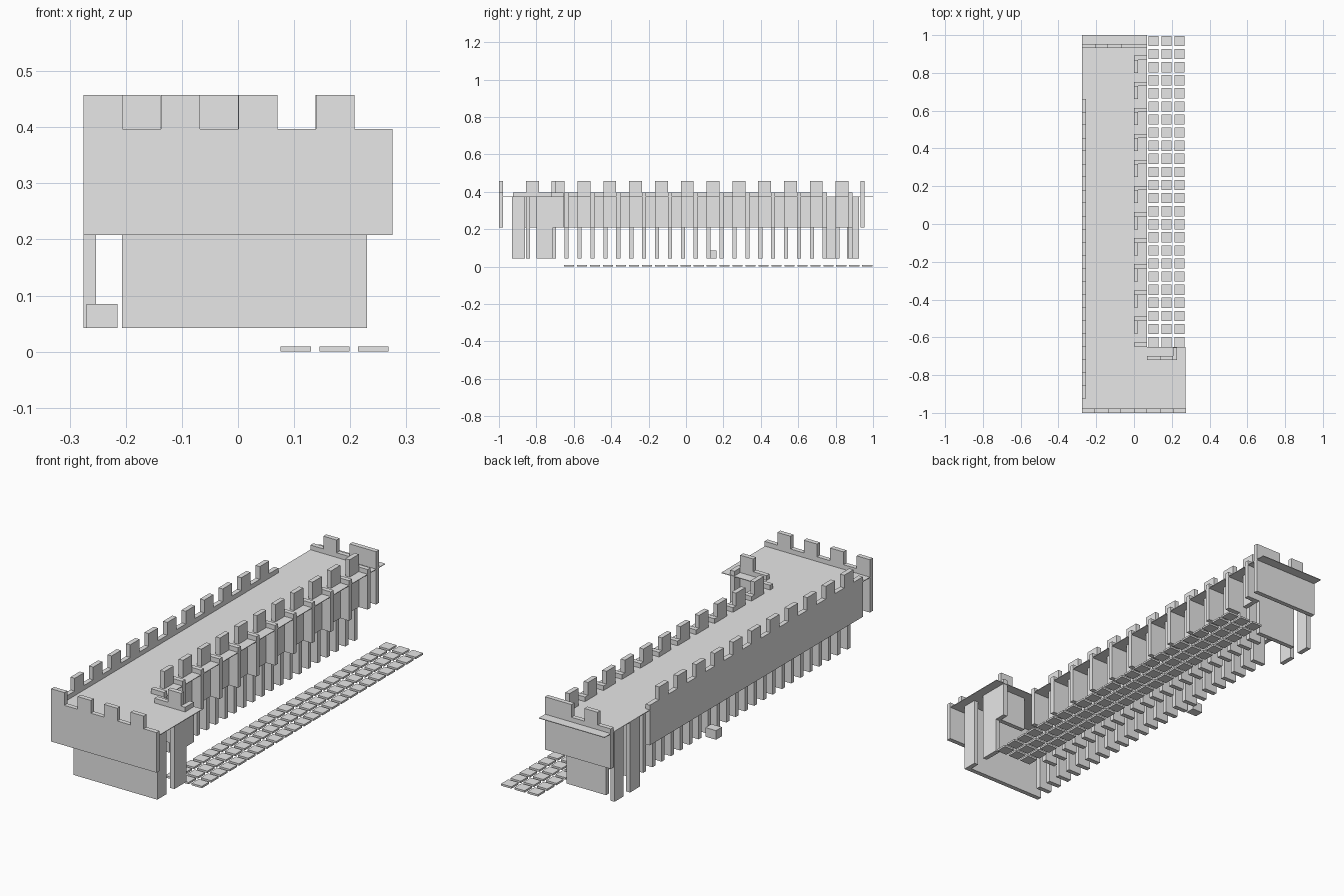
import bpy

if "Cube" in bpy.data.objects:
    bpy.data.objects.remove(bpy.data.objects["Cube"])

stone = bpy.data.materials.new("grey stone")
stone.diffuse_color = (0.8, 0.8, 0.8, 1)
stone.use_nodes = True
stone.node_tree.nodes["Principled BSDF"].inputs["Base Color"].default_value = stone.diffuse_color

U = 0.069             # bay width
T = 0.022             # plate thickness
FOOT, MID, DECK, SILL, TOP = 0.042, 0.208, 0.375, 0.397, 0.457


def build(name, boxes):
    """One object from boxes given as (x0, x1, y0, y1, z0, z1)."""
    verts, faces = [], []
    for x0, x1, y0, y1, z0, z1 in boxes:
        n = len(verts)
        verts += [(x, y, z) for z in (z0, z1)
                  for x, y in ((x0, y0), (x1, y0), (x1, y1), (x0, y1))]
        faces += [(n + 3, n + 2, n + 1, n), (n + 4, n + 5, n + 6, n + 7)]
        for i in range(4):
            j = (i + 1) % 4
            faces.append((n + i, n + j, n + 4 + j, n + 4 + i))
    mesh = bpy.data.meshes.new(name)
    mesh.from_pydata(verts, [], faces)
    mesh.materials.append(stone)
    obj = bpy.data.objects.new(name, mesh)
    bpy.context.collection.objects.link(obj)
    return obj


# Walkway deck, with a wider part over the front chamber
build("walkway_deck", [(-0.275, 0.068, -0.978, 1.0, 0.372, DECK),
                       (0.068, 0.272, -0.978, -0.652, 0.372, DECK)])

# Front battlement
build("front_battlement", [(-0.275, 0.275, -1.0, -0.978, MID, SILL)] +
      [(-0.275 + 2 * U * k, -0.275 + 2 * U * k + U, -1.0, -0.978, SILL, TOP)
       for k in range(4)])

# Back battlement, the right merlon is double width
build("back_battlement", [(-0.275, 0.068, 0.932, 0.954, MID, SILL),
                          (-0.207, -0.138, 0.932, 0.954, SILL, TOP),
                          (-0.07, 0.068, 0.932, 0.954, SILL, TOP)])

# Recessed lower end walls
build("front_lower_wall", [(-0.207, 0.230, -0.93, -0.908, FOOT, 0.372)])
build("back_lower_wall", [(-0.207, 0.0, 0.869, 0.891, FOOT, 0.372)])

# Left battlement with merlons
build("left_battlement", [(-0.275, -0.253, -0.925, 0.662, MID, SILL)] +
      [(-0.275, -0.253, -0.856 + 2 * U * k, -0.856 + 2 * U * k + U, SILL, TOP)
       for k in range(11)])

# Crosswise support fins under the deck, recessed from the battlements
build("left_fins", [(-0.207, -0.138, -0.856 + U * k, -0.856 + U * k + T, FOOT, 0.372)
                    for k in range(23)])
build("right_fins", [(-0.068, 0.0, -0.649 + U * k, -0.649 + U * k + T, FOOT, 0.372)
                     for k in range(22)])

# Right battlement: L-shaped pieces of one merlon and one crosswise sill
right = []
for k in range(12):
    y = -0.649 + 2 * U * k
    right.append((0.0, 0.068, y, y + T, MID, SILL))
    if k:
        right.append((0.0, T, y - U, y, MID, TOP))
build("right_battlement", right)

# Gate jambs at the front right and back left
build("front_gate_jambs", [(0.208, 0.230, -0.908, -0.86, FOOT, 0.372),
                           (0.206, 0.228, -0.80, -0.71, FOOT, 0.372)])
build("back_gate_jambs", [(-0.275, -0.253, 0.86, 0.925, FOOT, 0.372),
                          (-0.275, -0.253, 0.735, 0.81, FOOT, 0.372)])

# Short battlement behind the front chamber
build("chamber_battlement", [(0.068, 0.206, -0.72, -0.698, MID, SILL),
                             (0.138, 0.206, -0.72, -0.698, SILL, TOP),
                             (0.206, 0.228, -0.72, -0.655, MID, SILL)])

# Loose block under the deck
build("loose_block", [(-0.27, -0.215, 0.118, 0.162, FOOT, 0.085)])

# Paved path
build("paving_stones", [(0.076 + U * i, 0.130 + U * i,
                         -0.652 + 0.0693 * j, -0.598 + 0.0693 * j, 0.0, 0.009)
                        for i in range(3) for j in range(24)])
